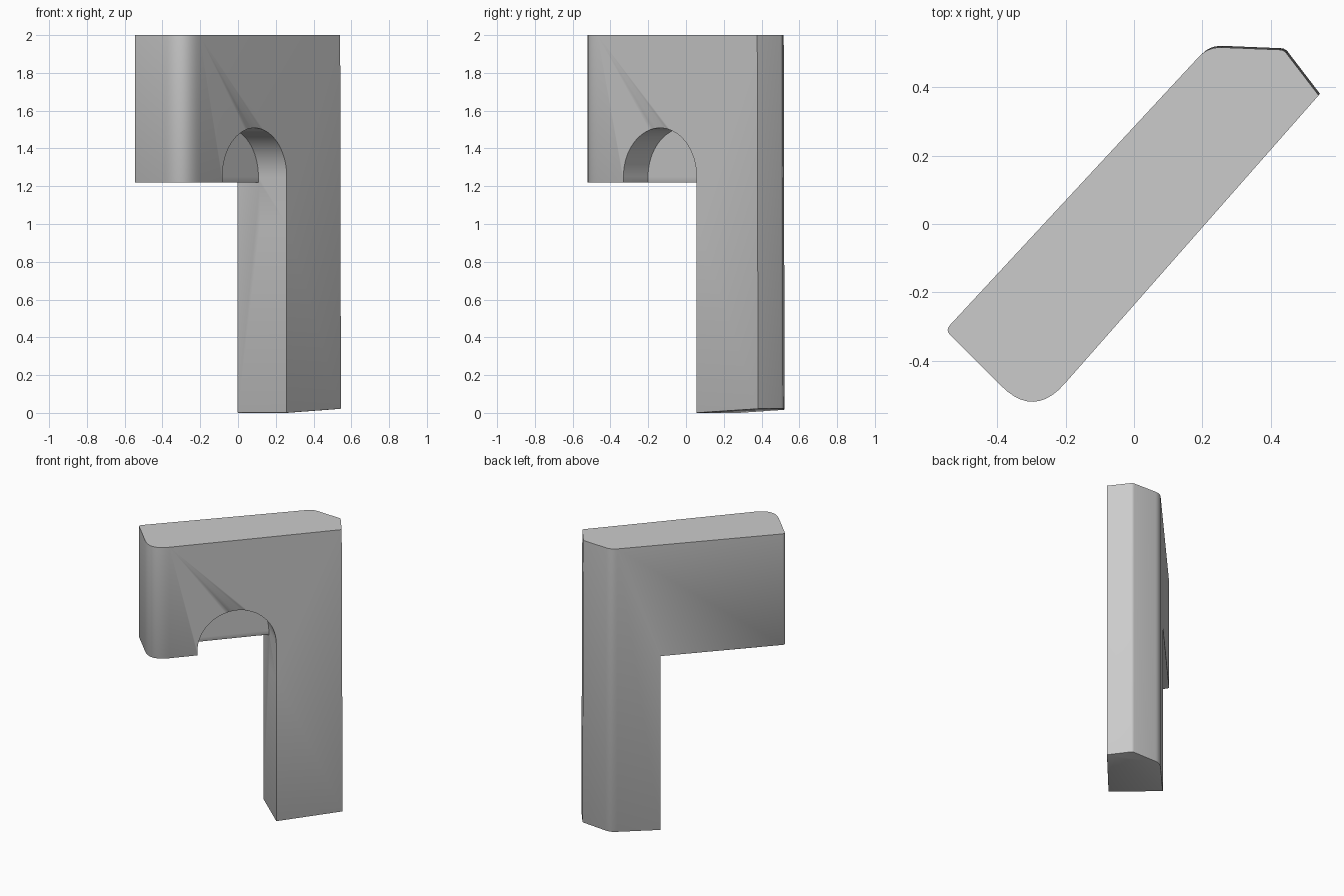
import bpy, bmesh, math
from mathutils import Vector, Matrix

if "Cube" in bpy.data.objects:
    bpy.data.objects.remove(bpy.data.objects["Cube"], do_unlink=True)

grey = bpy.data.materials.new("plain grey")
grey.use_nodes = True
colour = (0.6, 0.6, 0.6, 1)
grey.diffuse_color = colour
grey.node_tree.nodes["Principled BSDF"].inputs["Base Color"].default_value = colour

# Diagonal frame: along runs lengthwise, across points out of the arched face
along = Vector((0.659, 0.752, 0))
across = Vector((0.752, -0.659, 0))
up = Vector((0, 0, 1))
LEG, UNDER, RADIUS, SPRING, RECESS = 0.212, 1.22, 0.258, 1.25, -0.042


def prism(name, base, sweep):
    bm = bmesh.new()
    face = bm.faces.new([bm.verts.new(p) for p in base])
    top = bmesh.ops.extrude_face_region(bm, geom=[face])["geom"]
    bmesh.ops.translate(bm, vec=sweep, verts=[g for g in top if isinstance(g, bmesh.types.BMVert)])
    bmesh.ops.recalc_face_normals(bm, faces=bm.faces[:])
    mesh = bpy.data.meshes.new(name)
    bm.to_mesh(mesh)
    bm.free()
    obj = bpy.data.objects.new(name, mesh)
    bpy.context.collection.objects.link(obj)
    return obj


def round_corner(prev, corner, nxt, trim, steps):
    # Quadratic blend between the two trimmed sides of a corner
    p, c, n = (Vector((*q, 0)) for q in (prev, corner, nxt))
    a, b = c + (p - c).normalized() * trim, c + (n - c).normalized() * trim
    ts = [i / steps for i in range(steps + 1)]
    return [a * (1 - t) ** 2 + c * 2 * t * (1 - t) + b * t * t for t in ts]


# Footprint corners: position, trim length, rounding steps
corners = [((-0.553, -0.311), 0.02, 4), ((-0.293, -0.57), 0.135, 10),
           ((0.541, 0.377), 0, 0), ((0.439, 0.51), 0.012, 3), ((0.217, 0.519), 0.04, 6)]
outline = []
for i, (pos, trim, steps) in enumerate(corners):
    if steps:
        outline += round_corner(corners[i - 1][0], pos, corners[(i + 1) % len(corners)][0], trim, steps)
    else:
        outline.append(Vector((*pos, 0)))
body = prism("bracket_body", outline, up * 2)

# Clearance beneath the overhanging head
side = [along * u + up * z - across for u, z in
        ((-2, -1), (LEG, -1), (LEG, UNDER), (-2, UNDER))]
clearance = prism("clearance_cutter", side, across * 2)

# Blind arched recess in the outer face
mid = LEG - RADIUS
arch = [along * (mid + RADIUS * math.cos(math.pi * i / 32))
        + up * (SPRING + RADIUS * math.sin(math.pi * i / 32)) for i in range(33)]
arch = [along * LEG + up] + arch + [along * (LEG - 2 * RADIUS) + up]
recess = prism("recess_cutter", [p + across * RECESS for p in arch], across)

for cutter in (clearance, recess):
    cutter.hide_render = True
    mod = body.modifiers.new("cut", "BOOLEAN")
    mod.operation, mod.solver, mod.object = "DIFFERENCE", "EXACT", cutter
bpy.context.view_layer.update()
cut_mesh = bpy.data.meshes.new_from_object(body.evaluated_get(bpy.context.evaluated_depsgraph_get()))
body.modifiers.clear()
body.data = cut_mesh
for cutter in (clearance, recess):
    bpy.data.objects.remove(cutter, do_unlink=True)

# Slant the foot, flare the end slightly and soften the lower edges
bm = bmesh.new()
bm.from_mesh(cut_mesh)
bmesh.ops.remove_doubles(bm, verts=bm.verts[:], dist=0.0005)
for v in bm.verts:
    if v.co.z < 0.1:
        u = v.co.dot(along) - LEG
        v.co.z += 0.05 * max(u, 0)
        if u > 0.3:
            v.co += along * 0.006
bm.normal_update()
lower = [e for e in bm.edges if len(e.link_faces) == 2
         and e.calc_face_angle(0) > 1
         and sum(f.normal.z < -0.95 for f in e.link_faces) == 1]
bmesh.ops.bevel(bm, geom=lower, offset=0.008, segments=2, profile=0.5,
                affect="EDGES", clamp_overlap=True)
bm.to_mesh(cut_mesh)
bm.free()

cut_mesh.materials.clear()
cut_mesh.materials.append(grey)
bpy.ops.object.select_all(action="DESELECT")
body.select_set(True)
bpy.context.view_layer.objects.active = body
bpy.ops.object.shade_smooth_by_angle(angle=math.radians(35))
